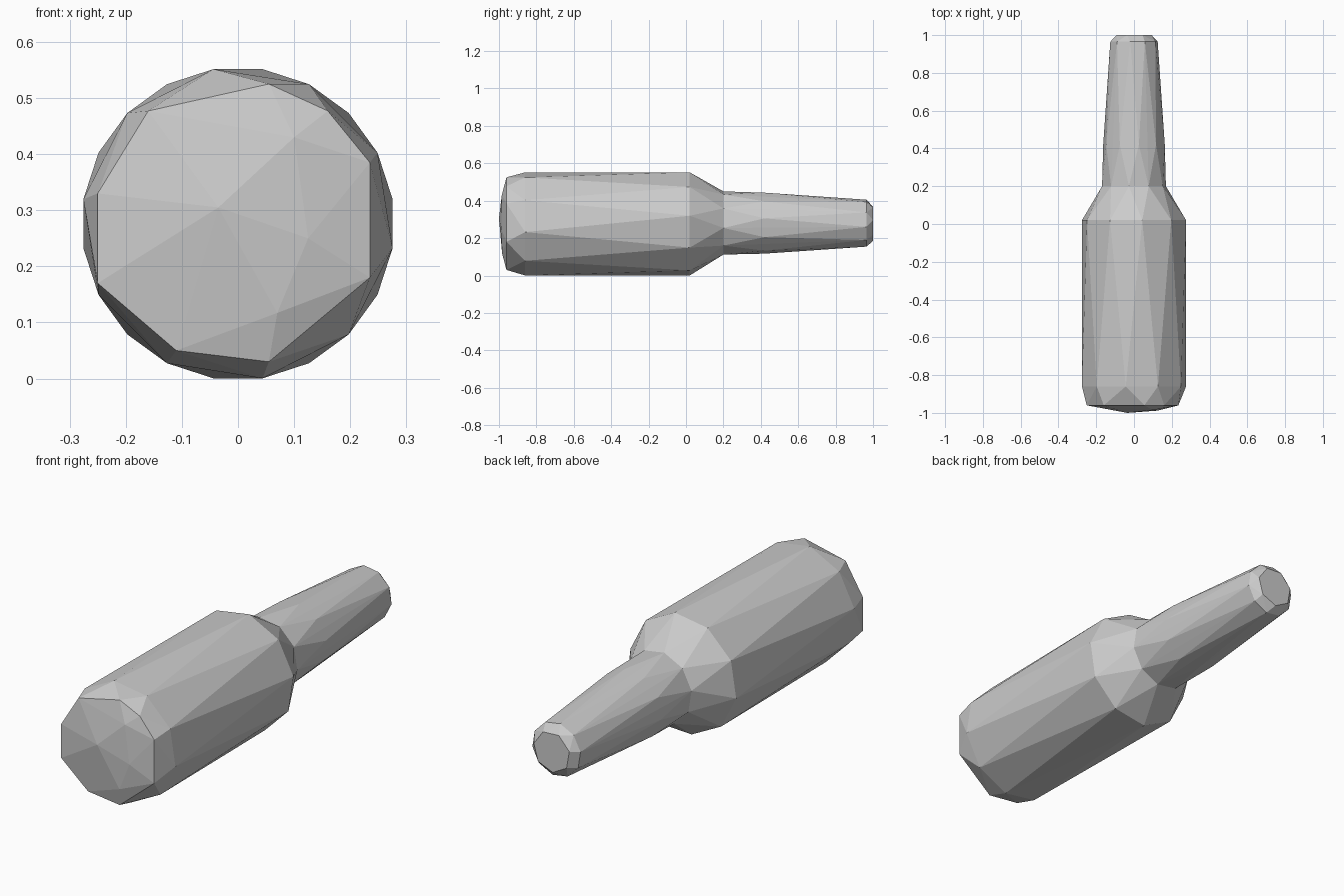
import bpy, bmesh, math

if "Cube" in bpy.data.objects:
    bpy.data.objects.remove(bpy.data.objects["Cube"])

AXIS_Z = 0.276


def ring(y, radius, sides, start, cz=AXIS_Z):
    """Points of a regular ring around the long axis."""
    pts = []
    for i in range(sides):
        a = math.radians(start) + 2 * math.pi * i / sides
        pts.append((radius * math.cos(a), y, cz + radius * math.sin(a)))
    return pts


def faceted_shell(name, points, open_y):
    """Convex faceted shell, left open where it joins its neighbour."""
    bm = bmesh.new()
    for p in points:
        bm.verts.new(p)
    bmesh.ops.convex_hull(bm, input=bm.verts[:])
    joint = [f for f in bm.faces if all(abs(v.co.y - open_y) < 1e-4 for v in f.verts)]
    bmesh.ops.delete(bm, geom=joint, context='FACES')
    loose = [v for v in bm.verts if not v.link_faces]
    bmesh.ops.delete(bm, geom=loose, context='VERTS')
    bmesh.ops.recalc_face_normals(bm, faces=bm.faces[:])
    mesh = bpy.data.meshes.new(name)
    bm.to_mesh(mesh)
    bm.free()
    obj = bpy.data.objects.new(name, mesh)
    bpy.context.collection.objects.link(obj)
    return obj


# Bottle body: irregular base rim, shallow domed base, twisted wall, shoulder
rim = [(0.055, 0.03), (0.235, 0.18), (0.235, 0.385), (0.16, 0.477), (0.055, 0.525),
       (-0.16, 0.477), (-0.25, 0.33), (-0.25, 0.17), (-0.14, 0.095), (-0.11, 0.05)]
dome = [(-0.035, -1.0, 0.305), (0.125, -0.988, 0.25), (0.07, -0.983, 0.117),
        (0.10, -0.985, 0.43)]
body = dome + [(x, -0.96, z) for x, z in rim]
body += ring(-0.86, 0.279, 10, 27)
body += ring(0.02, 0.279, 10, 9)
body += ring(0.2, 0.171, 10, 27, 0.281)
faceted_shell("bottle_body", body, 0.2)

# Bottle neck: tapered tube with a bevelled, closed mouth
neck = ring(0.2, 0.171, 10, 27, 0.281)
neck += ring(0.42, 0.165, 10, 9, 0.28)
neck += ring(0.965, 0.127, 10, 27, 0.28)
neck += ring(1.0, 0.095, 7, 10, 0.28)
faceted_shell("bottle_neck", neck, 0.2)
